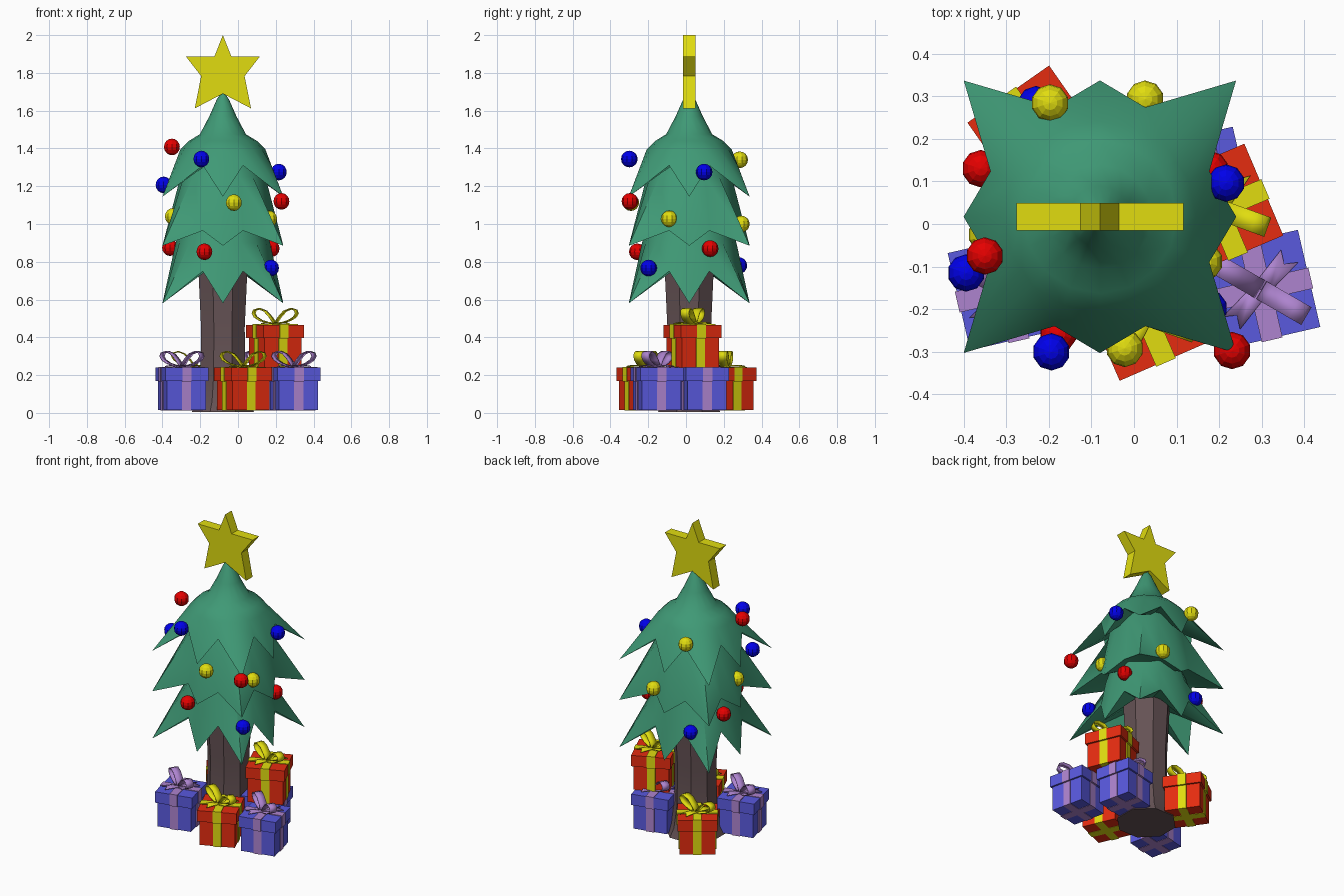
import bpy, bmesh, math
from mathutils import Matrix, Vector

if "Cube" in bpy.data.objects:
    bpy.data.objects.remove(bpy.data.objects["Cube"])

CX, CY = -0.08, 0.017          # tree axis


def material(name, rgb):
    m = bpy.data.materials.new(name)
    m.diffuse_color = (*rgb, 1)
    m.use_nodes = True
    m.node_tree.nodes["Principled BSDF"].inputs["Base Color"].default_value = m.diffuse_color
    return m


GREEN = material("needle_green", (0.05, 0.32, 0.18))
BROWN = material("bark_brown", (0.13, 0.085, 0.09))
YELLOW = material("yellow", (0.75, 0.72, 0.005))
RED = material("bauble_red", (0.78, 0.0, 0.0))
BLUE = material("bauble_blue", (0.0, 0.0, 0.82))
GIFT_RED = material("gift_red", (0.78, 0.025, 0.005))
GIFT_BLUE = material("gift_blue", (0.1, 0.1, 0.73))
LILAC = material("ribbon_lilac", (0.42, 0.23, 0.62))


def finish(bm, name, mat, loc=(0, 0, 0), rot=0, smooth=None):
    bmesh.ops.recalc_face_normals(bm, faces=bm.faces)
    me = bpy.data.meshes.new(name)
    bm.to_mesh(me)
    bm.free()
    ob = bpy.data.objects.new(name, me)
    bpy.context.collection.objects.link(ob)
    me.materials.append(mat)
    ob.location = loc
    ob.rotation_euler[2] = rot
    if smooth:
        bpy.ops.object.select_all(action='DESELECT')
        ob.select_set(True)
        bpy.context.view_layer.objects.active = ob
        bpy.ops.object.shade_smooth_by_angle(angle=math.radians(smooth))
    return ob


def loft(bm, rings):
    for a, b in zip(rings, rings[1:]):
        n = len(a)
        for i in range(n):
            bm.faces.new((a[i], a[(i + 1) % n], b[(i + 1) % n], b[i]))


def add_box(bm, sx, sy, z0, z1):
    m = Matrix.Translation((0, 0, (z0 + z1) / 2)) @ Matrix.Diagonal((sx, sy, z1 - z0, 1))
    bmesh.ops.create_cube(bm, size=1, matrix=m)


# Trunk: flared, eight sides
bm = bmesh.new()
rings = []
for z, r in [(0.005, 0.178), (0.06, 0.15), (0.2, 0.128), (0.45, 0.125), (0.85, 0.145)]:
    rings.append([bm.verts.new((r * math.cos((i + .5) * math.pi / 4),
                                r * math.sin((i + .5) * math.pi / 4), z)) for i in range(8)])
loft(bm, rings)
bm.faces.new(rings[0])
bm.faces.new(rings[-1])
finish(bm, "trunk", BROWN, (CX, CY, 0), smooth=30)


# Foliage tiers: round above, eight pointed tips below on a square outline
def tier(name, profile, tip_z, valley_z):
    bm = bmesh.new()
    dirs = [(math.cos(i * math.pi / 8), math.sin(i * math.pi / 8)) for i in range(16)]
    rings = [[bm.verts.new((r * c, r * s, z)) for c, s in dirs] for z, r in profile]
    hem = []
    for i, (c, s) in enumerate(dirs):
        if i % 2:
            r, z = 0.278, valley_z
        else:
            r, z = (0.452 if i % 4 else 0.32), tip_z
        hem.append(bm.verts.new((r * c, r * s, z)))
    inner = [bm.verts.new((0.13 * c, 0.13 * s, valley_z + 0.03)) for c, s in dirs]
    loft(bm, rings + [hem, inner])
    bm.faces.new(rings[0])
    bm.faces.new(inner)
    finish(bm, name, GREEN, (CX, CY, 0), smooth=35)


tier("foliage_top", [(1.69, 0.012), (1.66, 0.032), (1.57, 0.072), (1.475, 0.122),
                     (1.44, 0.18), (1.395, 0.225)], 1.145, 1.31)
tier("foliage_middle", [(1.4, 0.13), (1.25, 0.225)], 0.885, 0.965)
tier("foliage_bottom", [(1.1, 0.19), (0.9, 0.25)], 0.58, 0.75)

# Star: mirrored outline, extruded along y
half = [(0, 2.0), (0.045, 1.887), (0.196, 1.887), (0.115, 1.783), (0.149, 1.612), (0, 1.69)]
outline = half + [(-x, z) for x, z in half[-2:0:-1]]
bm = bmesh.new()
f = bm.faces.new([bm.verts.new((x, -0.0325, z)) for x, z in outline])
ext = bmesh.ops.extrude_face_region(bm, geom=[f])
bmesh.ops.translate(bm, vec=(0, 0.065, 0),
                    verts=[v for v in ext["geom"] if isinstance(v, bmesh.types.BMVert)])
finish(bm, "star", YELLOW, (CX, CY, 0))

# Baubles
baubles = {
    "red": (RED, [(-.35, -.075, 1.408), (.23, -.297, 1.12), (-.178, -.258, .853),
                  (.178, .128, .87), (-.36, .13, .875)]),
    "blue": (BLUE, [(.216, .096, 1.275), (-.394, -.115, 1.207), (-.194, -.3, 1.344),
                    (.175, -.198, .767), (-.23, .28, .78)]),
    "yellow": (YELLOW, [(-.197, .284, 1.34), (.026, .293, 1.0), (-.022, -.292, 1.113),
                        (.165, -.088, 1.027), (-.345, -.025, 1.04)]),
}
for color, (mat, places) in baubles.items():
    for k, p in enumerate(places):
        bm = bmesh.new()
        bmesh.ops.create_uvsphere(bm, u_segments=10, v_segments=8, radius=0.044)
        finish(bm, f"bauble_{color}_{k + 1}", mat, p)


# Gifts: box, lid, crossed ribbon, two bow loops and two notched tails
def gift(name, x, y, z, deg, mat, ribbon):
    loc, rot = (x, y, z), math.radians(deg)
    bm = bmesh.new()
    add_box(bm, 0.212, 0.212, 0, 0.158)
    add_box(bm, 0.234, 0.234, 0.155, 0.225)
    finish(bm, name + "_box", mat, loc, rot)

    bm = bmesh.new()
    for a, b in ((0.05, 0), (0, 0.05)):
        add_box(bm, a or 0.22, b or 0.22, -0.002, 0.156)
        add_box(bm, a or 0.242, b or 0.242, 0.152, 0.229)
    finish(bm, name + "_ribbon", ribbon, loc, rot)

    bm = bmesh.new()
    loop = [(0, .004), (.025, .04), (.055, .072), (.09, .085), (.115, .077), (.122, .06),
            (.11, .04), (.08, .022), (.04, .01), (0, .002)]
    for side in (1, -1):
        strips = [[bm.verts.new((side * u, v, 0.226 + h)) for v in (-0.024, 0.024)]
                  for u, h in loop]
        for a, b in zip(strips, strips[1:]):
            bm.faces.new((a[0], a[1], b[1], b[0]))
        tail = [(-.02, 0, .01), (.02, 0, .01), (.045, .1, .006), (.018, .08, .012), (-.005, .105, .006)]
        bm.faces.new([bm.verts.new((side * u, side * v, 0.226 + h)) for u, v, h in tail])
    ob = finish(bm, name + "_bow", ribbon, loc, rot - math.radians(43), smooth=40)
    mod = ob.modifiers.new("thickness", 'SOLIDIFY')
    mod.thickness = 0.005
    mod.offset = 0


gift("gift_front_right", .297, -.154, .014, 13, GIFT_BLUE, LILAC)
gift("gift_front", .027, -.214, .014, 23.5, GIFT_RED, YELLOW)
gift("gift_left", -.297, -.156, .014, 13, GIFT_BLUE, LILAC)
gift("gift_back", -.228, .209, .014, 35, GIFT_RED, YELLOW)
gift("gift_right", .144, .088, .014, 13, GIFT_BLUE, LILAC)
gift("gift_stacked", .197, .035, .241, 23, GIFT_RED, YELLOW)
